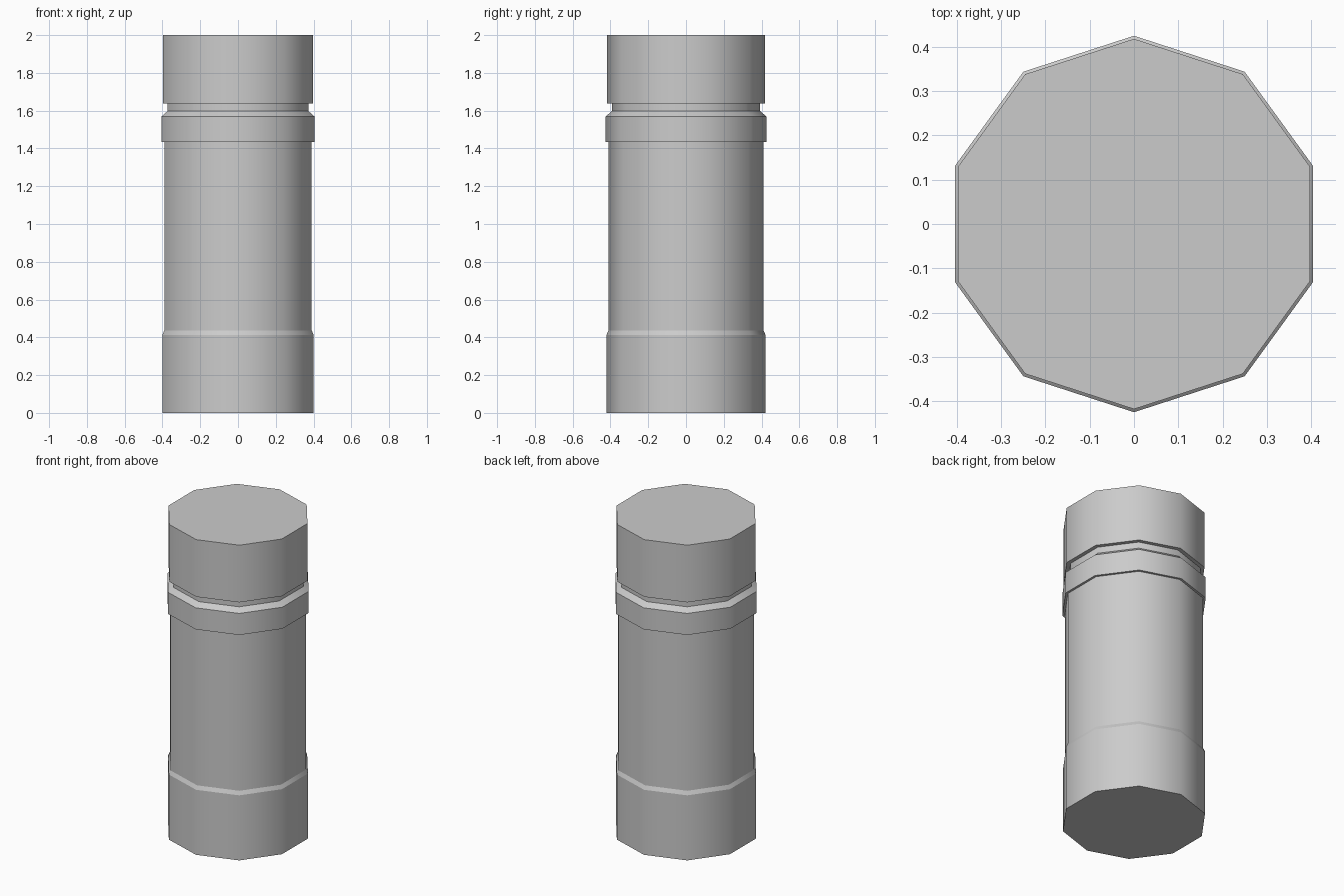
import bpy, bmesh
from math import cos, sin, pi

if "Cube" in bpy.data.objects:
    bpy.data.objects.remove(bpy.data.objects["Cube"])

SIDES = 10

# Canister profile: (corner radius, height), bottom to top
profile = [
    (0.421, 0.0), (0.421, 0.413),    # base sleeve
    (0.410, 0.437), (0.410, 1.433),  # main body
    (0.425, 1.433), (0.425, 1.57),   # raised collar
    (0.393, 1.597), (0.393, 1.637),  # neck groove
    (0.418, 1.637), (0.418, 2.0),    # cap
]

bm = bmesh.new()
rings = [[bm.verts.new((r * cos(pi / 2 + 2 * pi * i / SIDES),
                        r * sin(pi / 2 + 2 * pi * i / SIDES), z))
          for i in range(SIDES)] for r, z in profile]

# Side walls, smooth around the axis
for low, high in zip(rings, rings[1:]):
    for i in range(SIDES):
        j = (i + 1) % SIDES
        bm.faces.new((low[i], low[j], high[j], high[i])).smooth = True

# Flat end caps
bm.faces.new(rings[0][::-1])
bm.faces.new(rings[-1])

# Horizontal rims stay crisp
for e in bm.edges:
    a, b = e.verts
    if abs(a.co.z - b.co.z) < 1e-5:
        e.smooth = False

bmesh.ops.recalc_face_normals(bm, faces=bm.faces)
mesh = bpy.data.meshes.new("canister")
bm.to_mesh(mesh)
bm.free()
bpy.context.collection.objects.link(bpy.data.objects.new("canister", mesh))
